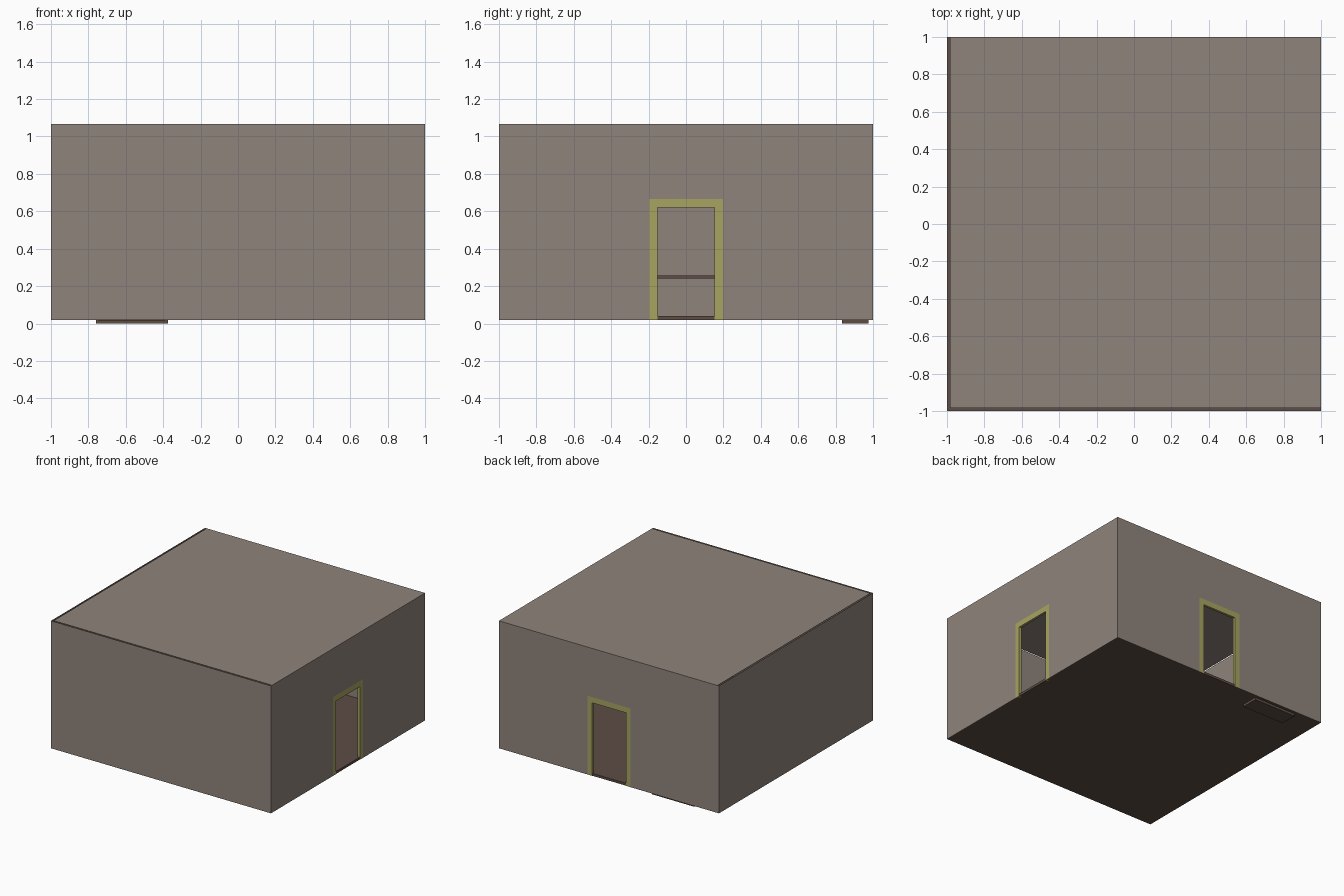
import bpy, bmesh
from math import pi
from mathutils import Matrix

if "Cube" in bpy.data.objects:
    bpy.data.objects.remove(bpy.data.objects["Cube"])


def material(name, rgb):
    m = bpy.data.materials.new(name)
    m.diffuse_color = (*rgb, 1)
    m.use_nodes = True
    m.node_tree.nodes["Principled BSDF"].inputs["Base Color"].default_value = m.diffuse_color
    return m


PLASTER = material("plaster", (0.28, 0.23, 0.20))
WOOD = material("dark_wood", (0.11, 0.075, 0.06))
TRIM = material("yellow_trim", (0.39, 0.37, 0.12))


def finish(name, bm, mat):
    bmesh.ops.recalc_face_normals(bm, faces=bm.faces)
    me = bpy.data.meshes.new(name)
    bm.to_mesh(me)
    bm.free()
    me.materials.append(mat)
    ob = bpy.data.objects.new(name, me)
    bpy.context.collection.objects.link(ob)
    return ob


def boxes(name, spans, mat):
    """One object made of boxes given as (x0, x1, y0, y1, z0, z1)."""
    bm = bmesh.new()
    for x0, x1, y0, y1, z0, z1 in spans:
        m = Matrix.Translation(((x0 + x1) / 2, (y0 + y1) / 2, (z0 + z1) / 2))
        m = m @ Matrix.Diagonal((x1 - x0, y1 - y0, z1 - z0, 1))
        bmesh.ops.create_cube(bm, size=1, matrix=m)
    return finish(name, bm, mat)


def wall_slab(name, outline, depth, mat, angle):
    """Outline in (y, z) on the plane x = 1, thickened inward, turned about z."""
    bm = bmesh.new()
    face = bm.faces.new([bm.verts.new((1, y, z)) for y, z in outline])
    ext = bmesh.ops.extrude_face_region(bm, geom=[face], use_keep_orig=True)
    verts = [v for v in ext["geom"] if isinstance(v, bmesh.types.BMVert)]
    bmesh.ops.translate(bm, verts=verts, vec=(-depth, 0, 0))
    bmesh.ops.rotate(bm, verts=bm.verts, matrix=Matrix.Rotation(angle, 3, 'Z'))
    return finish(name, bm, mat)


def arch(w, top, inner_w, inner_top, z0):
    """Upside-down U: a rectangle with a doorway open at the bottom."""
    return [(-w, z0), (-w, top), (w, top), (w, z0),
            (inner_w, z0), (inner_w, inner_top),
            (-inner_w, inner_top), (-inner_w, z0)]


BASE, TOP, T = 0.02, 1.067, 0.004

# Floor and ceiling; the ceiling leaves a narrow gap at the left and front
boxes("floor", [(-0.998, 0.998, -0.998, 0.998, BASE, 0.04)], WOOD)
boxes("ceiling", [(-0.985, 0.9995, -0.985, 0.9995, TOP - T, TOP)], PLASTER)

# Plain front and left walls
boxes("front_wall", [(-1, 1, -1, -1 + T, BASE, TOP)], PLASTER)
boxes("left_wall", [(-1, -1 + T, -1, 1, BASE, TOP)], PLASTER)

# Right and back walls, each with a framed doorway
for side, angle in (("right", 0), ("back", pi / 2)):
    wall_slab(side + "_wall", arch(1, TOP, 0.197, 0.667, BASE), T, PLASTER, angle)
    wall_slab(side + "_door_frame", arch(0.197, 0.667, 0.153, 0.62, BASE),
              0.02, TRIM, angle)

# Table standing in the middle of the room
legs = [(sx * 0.22 - 0.015, sx * 0.22 + 0.015, sy * 0.22 - 0.015,
         sy * 0.22 + 0.015, 0.04, 0.24) for sx in (-1, 1) for sy in (-1, 1)]
boxes("table_top", [(-0.25, 0.25, -0.25, 0.25, 0.24, 0.257)], WOOD)
boxes("table_legs", legs, WOOD)

# Bookcase by the back wall, its base poking through the floor
X0, X1, Y0, Y1, H = -0.76, -0.375, 0.835, 0.975, 0.6
case = [(X0, X0 + 0.015, Y0, Y1, 0.0, H), (X1 - 0.015, X1, Y0, Y1, 0.0, H),
        (X0, X1, Y1 - 0.01, Y1, 0.0, H)]
case += [(X0, X1, Y0, Y1, z, z + 0.015) for z in (0.0, 0.2, 0.39, H - 0.015)]
boxes("bookcase", case, WOOD)
